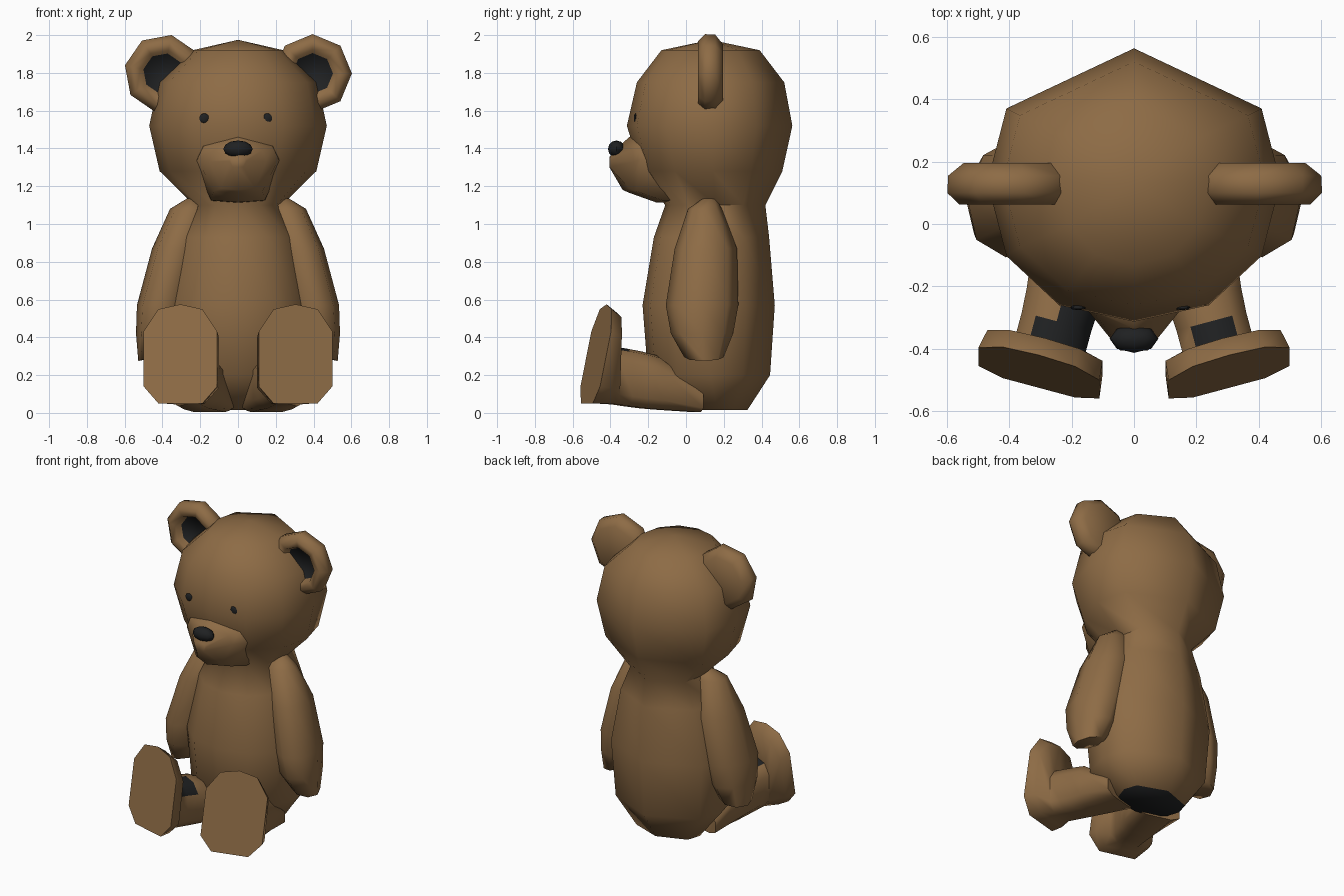
import bpy, bmesh, math
from mathutils import Vector

if "Cube" in bpy.data.objects:
    bpy.data.objects.remove(bpy.data.objects["Cube"])


def material(name, rgb):
    m = bpy.data.materials.new(name)
    m.diffuse_color = (*rgb, 1)
    m.use_nodes = True
    m.node_tree.nodes["Principled BSDF"].inputs["Base Color"].default_value = m.diffuse_color
    return m


BROWN = material("brown fur", (0.268, 0.148, 0.060))
BLACK = material("charcoal", (0.014, 0.015, 0.016))


def finish(name, bm, mats, angle):
    bmesh.ops.recalc_face_normals(bm, faces=bm.faces)
    mesh = bpy.data.meshes.new(name)
    bm.to_mesh(mesh)
    bm.free()
    ob = bpy.data.objects.new(name, mesh)
    bpy.context.collection.objects.link(ob)
    for m in mats:
        mesh.materials.append(m)
    bpy.ops.object.select_all(action='DESELECT')
    ob.select_set(True)
    bpy.context.view_layer.objects.active = ob
    bpy.ops.object.shade_smooth_by_angle(angle=math.radians(angle))
    return ob


def loft(name, rings, angle=50, dark_start=False, dark_end=False, tip=None, dark=()):
    """Skin a list of rings, closing both ends (the last one optionally to a tip).
    dark holds (row, side) pairs of faces painted in the second colour."""
    bm = bmesh.new()
    vs = [[bm.verts.new(p) for p in r] for r in rings]
    n = len(vs[0])
    for k, (a, b) in enumerate(zip(vs, vs[1:])):
        for i in range(n):
            j = (i + 1) % n
            f = bm.faces.new((a[i], a[j], b[j], b[i]))
            f.material_index = int((k, i) in dark)
    bm.faces.new(vs[0]).material_index = int(dark_start)
    if tip:
        t = bm.verts.new(tip)
        for i in range(n):
            bm.faces.new((vs[-1][i], vs[-1][(i + 1) % n], t))
    else:
        bm.faces.new(vs[-1]).material_index = int(dark_end)
    return finish(name, bm, [BROWN, BLACK], angle)


def ellipsoid(name, loc, radii, u=10, v=6):
    bm = bmesh.new()
    bmesh.ops.create_uvsphere(bm, u_segments=u, v_segments=v, radius=1)
    for w in bm.verts:
        w.co = Vector([c * r + l for c, r, l in zip(w.co, radii, loc)])
    finish(name, bm, [BLACK], 60)


# Body and head: one continuous skin, rows are z, centre y, half width, half depth
half = [(0, 1), (.87, .56), (1, .02), (.87, -.52), (.51, -.88), (0, -1)]
outline = half + [(-x, y) for x, y in half[-2:0:-1]]
rows = [(.015, .165, .22, .16), (.20, .122, .36, .323), (.57, .12, .39, .35),
        (.93, .135, .315, .305), (1.10, .155, .235, .265), (1.28, .135, .415, .375),
        (1.52, .125, .47, .438), (1.75, .13, .42, .39), (1.92, .13, .24, .26)]
loft("body_and_head",
     [[(x * rx, cy + y * ry, z) for x, y in outline] for z, cy, rx, ry in rows],
     angle=65, dark_start=True, tip=(0, .13, 1.975))

# Muzzle: rows are y, half width, bottom z, top z
shape = [(0, 1), (.85, .84), (1, .6), (.6, .03), (0, 0), (-.6, .03), (-1, .6), (-.85, .84)]
rows = [(-.05, .24, 1.11, 1.46), (-.16, .235, 1.115, 1.46), (-.30, .215, 1.165, 1.46),
        (-.335, .15, 1.18, 1.43), (-.405, .045, 1.30, 1.355)]
loft("muzzle", [[(u * w, y + .06 * abs(u) * (w > .1), z0 + v * (z1 - z0)) for u, v in shape]
                for y, w, z0, z1 in rows], angle=75)

ellipsoid("nose", (0, -.368, 1.397), (.078, .045, .045), 8, 6)

for sx, side in ((1, "left"), (-1, "right")):
    ellipsoid(f"eye_{side}", (sx * .167 - .012, -.268, 1.56), (.026, .008, .026), 8, 6)

    # Ear: octagonal dish with a dark recessed centre, rows are radius, y
    rows = [(.155, .195), (.205, .155), (.208, .10), (.17, .063), (.125, .07), (.108, .11)]
    turn = 0 if sx > 0 else 12
    loft(f"ear_{side}",
         [[(sx * (.395 + r * math.cos(a)), y, 1.797 + r * math.sin(a))
           for a in [math.radians(turn + 45 * i) for i in range(8)]] for r, y in rows],
         angle=75, dark_end=True)

    # Arm: rows are z, centre x, centre y, half width, half depth, lift of the inner edge
    rows = [(1.135, .24, .125, .03, .035, 0), (1.08, .25, .10, .11, .09, 0),
            (.87, .32, .105, .135, .165, 0), (.57, .395, .085, .14, .192, 0),
            (.42, .415, .085, .125, .165, 0), (.275, .44, .095, .088, .105, .04)]
    loft(f"arm_{side}",
         [[(sx * (cx + rx * math.cos(a) - .08 * ry * math.sin(a)), cy + ry * math.sin(a),
            z + lift * (.5 - .5 * math.cos(a)))
           for a in [math.radians(45 * i) for i in range(8)]]
          for z, cx, cy, rx, ry, lift in rows], angle=75)

    # Leg and upturned foot: rows are distance along leg, half width, bottom z, top z, lean
    shape = [(-.6, 0), (.6, 0), (1, .17), (1, .73), (.6, .95), (0, 1),
             (-.6, .95), (-1, .73), (-1, .17)]
    rows = [(-.60, .14, .004, .13, 0), (-.38, .13, .018, .305, 0), (-.30, .12, .025, .325, 0),
            (-.22, .115, .035, .34, 0), (-.15, .115, .045, .35, 0),
            (-.075, .19, .05, .53, .18), (0, .20, .05, .575, .2)]
    rings = []
    for d, w, z0, z1, lean in rows:
        rings.append([(sx * (.305 + .26 * d + .97 * u * w),
                       -.525 - .97 * d + .26 * u * w + lean * v * (z1 - z0),
                       z0 + v * (z1 - z0)) for u, v in shape])
    # Dark patches on top of the ankles, larger on one side
    patch = {(3, 4), (3, 5)} if sx > 0 else {(3, 4), (3, 5), (3, 6), (2, 5), (2, 6)}
    loft(f"leg_{side}", rings, angle=60, dark=patch)
